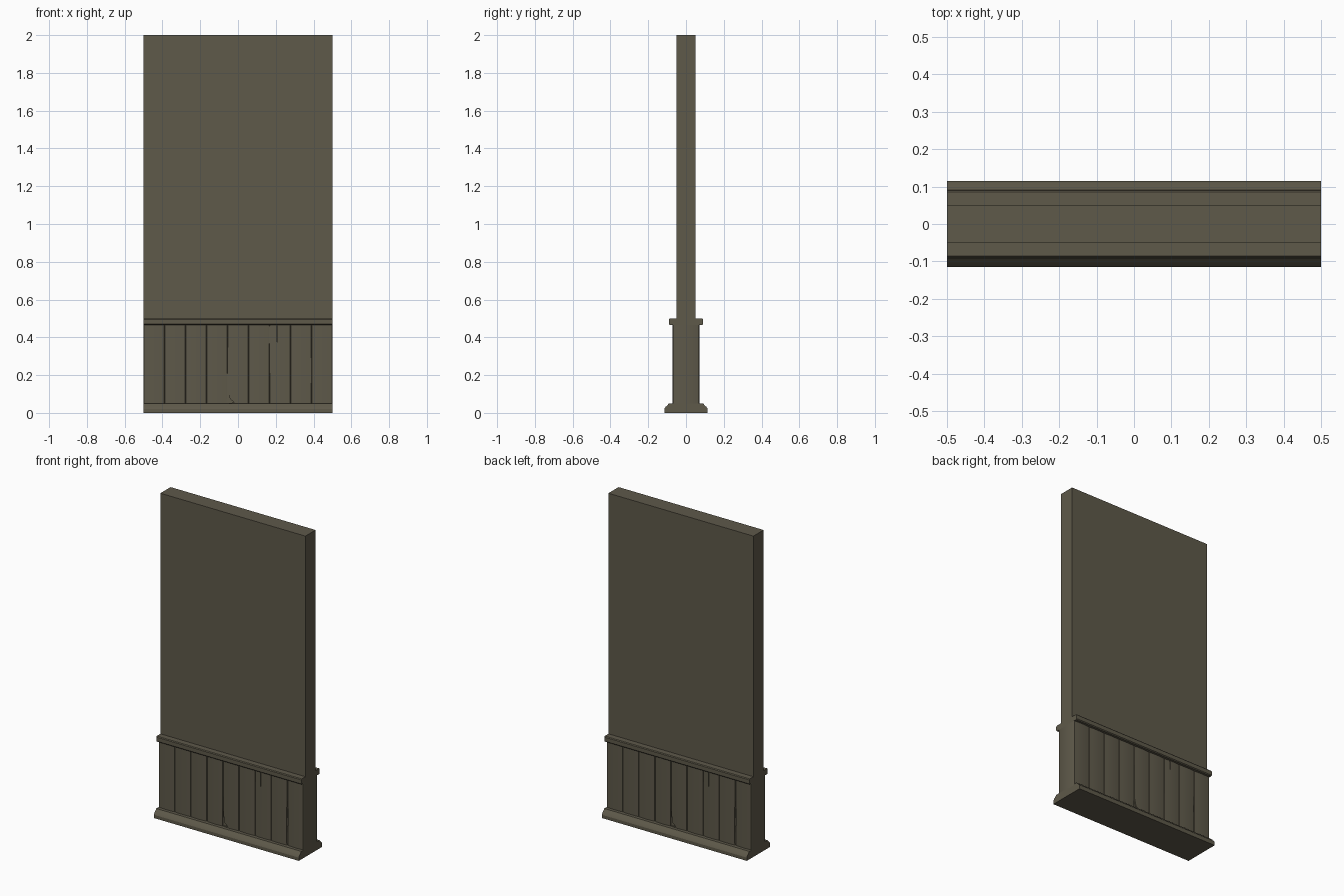
import bpy, bmesh, math
from mathutils import Vector

if "Cube" in bpy.data.objects:
    bpy.data.objects.remove(bpy.data.objects["Cube"])

paint = bpy.data.materials.new("drab olive paint")
paint.diffuse_color = (0.112, 0.100, 0.068, 1)
paint.use_nodes = True
paint.node_tree.nodes["Principled BSDF"].inputs["Base Color"].default_value = paint.diffuse_color


def prism(name, pts, place, lo, hi, smooth=None):
    """Extrude a closed profile; place(a, b, t) maps it into space."""
    bm = bmesh.new()
    face = bm.faces.new([bm.verts.new(place(a, b, lo)) for a, b in pts])
    ext = bmesh.ops.extrude_face_region(bm, geom=[face])
    step = Vector(place(0, 0, hi)) - Vector(place(0, 0, lo))
    bmesh.ops.translate(bm, vec=step, verts=[v for v in ext["geom"] if isinstance(v, bmesh.types.BMVert)])
    bmesh.ops.recalc_face_normals(bm, faces=bm.faces)
    me = bpy.data.meshes.new(name)
    bm.to_mesh(me)
    bm.free()
    me.materials.append(paint)
    ob = bpy.data.objects.new(name, me)
    bpy.context.collection.objects.link(ob)
    if smooth:
        bpy.ops.object.select_all(action='DESELECT')
        ob.select_set(True)
        bpy.context.view_layer.objects.active = ob
        bpy.ops.object.shade_smooth_by_angle(angle=math.radians(smooth))
    return ob


def along_x(a, b, t):
    return (t, a, b)


def along_y(a, b, t):
    return (a, t, b)


def along_z(a, b, t):
    return (a, b, t)


def both_sides(half):
    return half + [(-y, z) for y, z in reversed(half)]


# upper wall slab
prism("wall_panel", both_sides([(0.05, 0.48), (0.05, 2.0)]), along_x, -0.5, 0.5)

# moulded skirting and chair rail
prism("skirting_board", both_sides([(0.115, 0), (0.115, 0.02), (0.109, 0.031), (0.099, 0.04),
                                    (0.091, 0.05), (0.06, 0.05)]), along_x, -0.5, 0.5, 25)
prism("chair_rail", both_sides([(0.06, 0.465), (0.085, 0.465), (0.09, 0.47), (0.09, 0.495),
                                (0.086, 0.5)]), along_x, -0.5, 0.5, 25)

# nine gently crowned boards with narrow grooves, same outline turned round for the back
count = 9
w = 1 / count
front = []
for i in range(count):
    c = -0.5 + w * (i + 0.5)
    for u, y in [(-0.5, 0.063), (-0.475, 0.0685), (-0.25, 0.0705), (0, 0.0715), (0.25, 0.0705), (0.475, 0.0685)]:
        front.append((c + u * w, -y))
front.append((0.5, -0.063))
boards = prism("wainscot_boards", front + [(-x, -y) for x, y in front], along_z, 0.045, 0.47, 35)

# worn cracks and a chipped corner, repeated on both faces
cracks = [
    [(-0.060, 0.05), (-0.054, 0.36), (-0.052, 0.12), (-0.043, 0.075), (-0.02, 0.055)],
    [(0.164, 0.46), (0.170, 0.46), (0.168, 0.2)],
    [(0.205, 0.46), (0.210, 0.46), (0.207, 0.345)],
    [(0.384, 0.05), (0.390, 0.22), (0.386, 0.35), (0.382, 0.2)],
]
for n, pts in enumerate(cracks):
    for s, side in ((1, "front"), (-1, "back")):
        cutter = prism(f"crack_cutter_{side}_{n}", [(s * x, z) for x, z in pts], along_y, -s * 0.08, -s * 0.061)
        cutter.hide_render = True
        cutter.hide_set(True)
        mod = boards.modifiers.new("crack", 'BOOLEAN')
        mod.operation = 'DIFFERENCE'
        mod.solver = 'EXACT'
        mod.object = cutter
